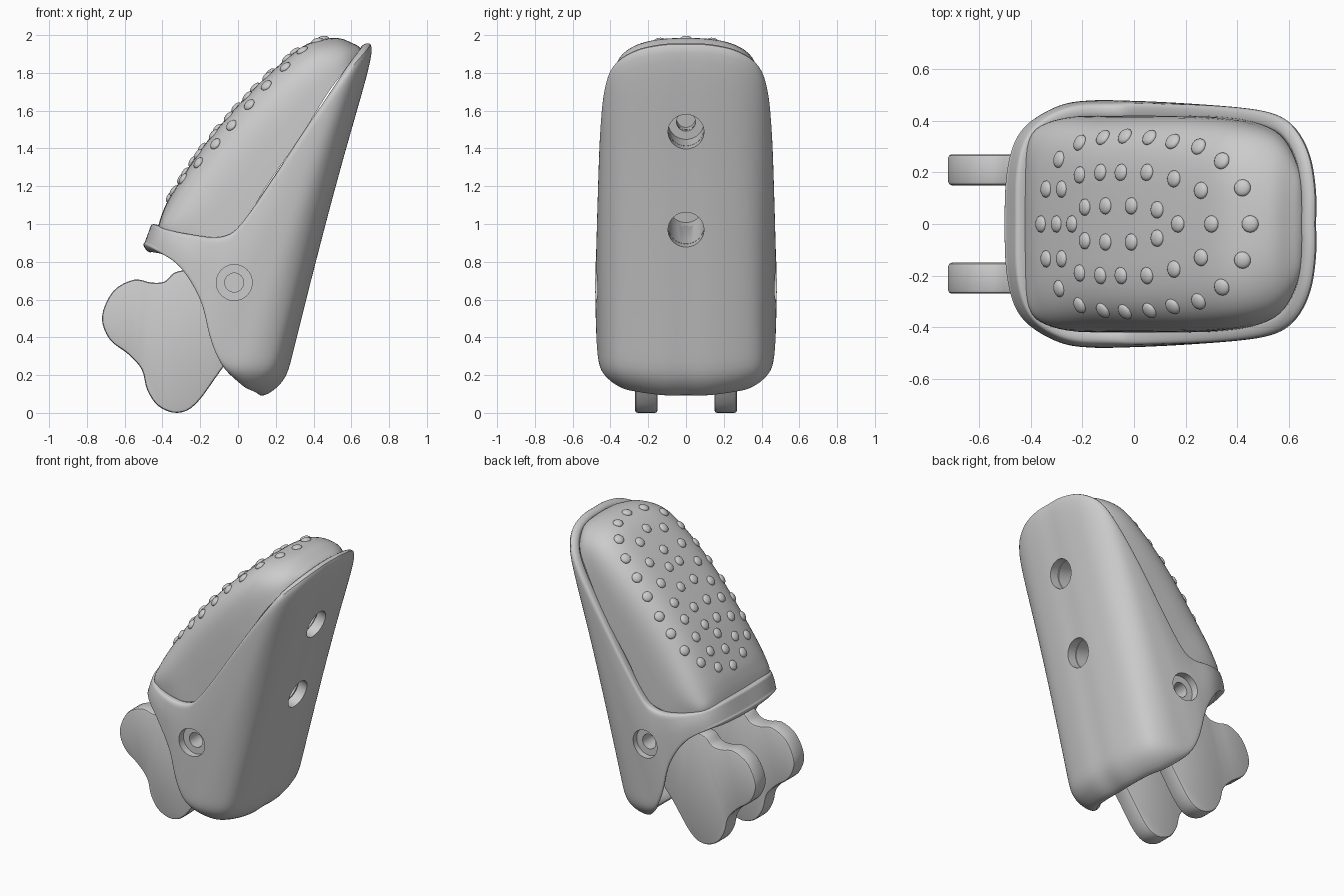
import bpy, bmesh, math
from mathutils import Vector, Matrix
from mathutils.bvhtree import BVHTree

if "Cube" in bpy.data.objects:
    bpy.data.objects.remove(bpy.data.objects["Cube"])


def activate(obj):
    bpy.ops.object.select_all(action='DESELECT')
    obj.select_set(True)
    bpy.context.view_layer.objects.active = obj


def make(name, bm):
    mesh = bpy.data.meshes.new(name)
    bm.to_mesh(mesh)
    bm.free()
    obj = bpy.data.objects.new(name, mesh)
    bpy.context.collection.objects.link(obj)
    return obj


def modify(obj, kind, **settings):
    activate(obj)
    mod = obj.modifiers.new(kind.title(), kind)
    for key, value in settings.items():
        setattr(mod, key, value)
    bpy.ops.object.modifier_apply(modifier=mod.name)


def smooth(obj, angle=35):
    activate(obj)
    bpy.ops.object.shade_smooth_by_angle(angle=math.radians(angle))


def spline(points, steps, closed=False):
    """Smooth path through points of any dimension."""
    pts = [Vector(p) for p in points]
    n = len(pts)
    pick = (lambda i: pts[i % n]) if closed else (lambda i: pts[min(max(i, 0), n - 1)])
    out = []
    for i in range(n if closed else n - 1):
        a, b, c, d = (pick(i + k) for k in (-1, 0, 1, 2))
        for s in range(steps):
            t = s / steps
            out.append(b + (c - a) * (t / 2) + (a * 2 - b * 5 + c * 4 - d) * (t * t / 2)
                       + (b * 3 - a - c * 3 + d) * (t ** 3 / 2))
    return out if closed else out + [pts[-1]]


def loft(rings, caps=False):
    bm = bmesh.new()
    rows = [[bm.verts.new(p) for p in ring] for ring in rings]
    n = len(rows[0])
    for r, s in zip(rows, rows[1:]):
        for k in range(n):
            j = (k + 1) % n
            bm.faces.new((r[k], r[j], s[j], s[k]))
    if caps:
        bm.faces.new(rows[0])
        bm.faces.new(rows[-1])
        bmesh.ops.recalc_face_normals(bm, faces=bm.faces)
    return bm


def prism(name, outline, y0, y1):
    return make(name, loft([[(p[0], y, p[1]) for p in outline] for y in (y0, y1)], True))


def rod(name, start, axis, radius, length):
    """Cylinder running from start along axis."""
    axis = Vector(axis).normalized()
    turn = axis.to_track_quat('Z', 'Y').to_matrix().to_4x4()
    bm = bmesh.new()
    bmesh.ops.create_cone(bm, cap_ends=True, segments=40, radius1=radius, radius2=radius, depth=length,
                          matrix=Matrix.Translation(Vector(start) + axis * length / 2) @ turn)
    return make(name, bm)


def cut(targets, start, axis, radius, length):
    cutter = rod("cutter", start, axis, radius, length)
    cutter.hide_render = True
    for obj in targets:
        modify(obj, 'BOOLEAN', operation='DIFFERENCE', object=cutter, solver='EXACT')
    bpy.data.objects.remove(cutter)


# Shell: hollow sleeve lofted from the pad rim down to the lower opening
rim = [(-.455, 0, 1.005), (-.45, .22, 1.005), (-.39, .37, .98), (-.24, .455, .95), (-.07, .465, .94),
       (.06, .465, 1.06), (.36, .455, 1.51), (.57, .415, 1.81), (.665, .29, 1.925), (.695, .13, 1.965),
       (.695, 0, 1.97)]
hem = [(-.495, 0, .9), (-.485, .22, .9), (-.43, .37, .87), (-.3, .455, .78), (-.19, .475, .6), (-.14, .475, .4),
       (-.07, .465, .26), (.08, .445, .21), (.2, .37, .19), (.25, .16, .165), (.25, 0, .165)]


def full_ring(half):
    return spline(half + [(x, -y, z) for x, y, z in half[-2:0:-1]], 3, True)


top, low = full_ring(rim), full_ring(hem)
rings = [top]
for t in (0, .25, .5, .75, .93, 1):
    ring = []
    for a, b in zip(top, low):
        edge = min(.2, .05 / (b - a).length)
        s = edge + (1 - edge) * t
        p = a.lerp(b, s)
        p.y *= 1 + .02 * math.sin(math.pi * s)
        p.x += max(0, a.z - 1) * .045 * (1 - s) ** 3
        ring.append(p)
    rings.append(ring)
chamfer = []
for p in low:
    f = min(max((p.x + .12) / .3, .1), 1)
    chamfer.append(p + Vector((-.13, -.2 * p.y, -.095)) * f)
rings.append(chamfer)
shell = make("shell", loft(rings))
modify(shell, 'SOLIDIFY', thickness=.065, offset=-1)
modify(shell, 'SUBSURF', levels=2)

# Core: solid filling behind the back wall
core = prism("core", [(.31, .7), (.57, 1.65), (.46, 1.65), (.02, 1), (-.3, .92), (-.1, .8)], -.3, .3)

# Pad: arched cushion; each station is base x, base z, crest x, crest z, half width, roundness
stations = [(-.425, .95, -.425, .98, .27, .6), (-.37, .94, -.4, 1.06, .37, .6), (-.2, .92, -.35, 1.16, .415, .5),
            (0, .97, -.185, 1.41, .42, .46), (.15, 1.2, .015, 1.645, .42, .46), (.33, 1.46, .21, 1.835, .415, .5),
            (.48, 1.7, .37, 1.955, .39, .6), (.58, 1.83, .52, 1.985, .33, .8), (.64, 1.91, .61, 1.955, .2, .9),
            (.65, 1.93, .64, 1.94, .06, 1)]
sections = []
for bx, bz, cx, cz, w, e in spline(stations, 5):
    arch = []
    for k in range(33):
        a = math.pi * k / 32
        h = abs(math.sin(a)) ** e
        y = math.copysign(abs(math.cos(a)) ** e, math.cos(a)) * w
        arch.append((bx + (cx - bx) * h, y, bz + (cz - bz) * h))
    sections.append(arch)
pad_bm = loft(sections, True)
tree = BVHTree.FromBMesh(pad_bm)
pad = make("pad", pad_bm)

# Grip bumps: flattened domes dropped onto the pad surface
middle = (-.36, -.3, -.24, .17, .3, .45)
sides = [(-.19, .065), (-.11, .07), (-.01, .07), (.09, .055),
         (-.34, .135), (-.28, .135), (-.21, .19), (-.13, .2), (-.05, .2), (.05, .2), (.155, .175), (.26, .13),
         (.42, .14), (-.29, .25), (-.21, .315), (-.12, .335), (-.035, .34), (.06, .335), (.15, .32), (.25, .3),
         (.34, .245)]
spots = [(x, 0) for x in middle] + [(x, y * s) for x, y in sides for s in (1, -1)]
bm = bmesh.new()
for x, y in spots:
    hit, normal, _, _ = tree.ray_cast(Vector((x, y, 3)), Vector((0, 0, -1)))
    if hit:
        turn = normal.to_track_quat('Z', 'Y').to_matrix().to_4x4()
        bmesh.ops.create_uvsphere(bm, u_segments=16, v_segments=10, radius=.033,
                                  matrix=Matrix.Translation(hit) @ turn @ Matrix.Diagonal((1, 1, .5, 1)))
smooth(make("grip_bumps", bm), 60)

# Hinge lugs and pivot bosses, one on each side
outline = spline([(-.2, .75), (-.28, .755), (-.34, .74), (-.39, .695), (-.46, .69), (-.55, .705), (-.66, .645),
                  (-.72, .51), (-.68, .39), (-.58, .31), (-.51, .23), (-.48, .12), (-.42, .035), (-.32, 0),
                  (-.22, .05), (-.08, .24), (.06, .42), (.11, .62), (.05, .77), (-.08, .81)], 4, True)
bosses = []
for side, label in ((1, "left"), (-1, "right")):
    lug = prism(label + "_hinge_lug", outline, side * .15, side * .27)
    modify(lug, 'BEVEL', width=.014, segments=2, limit_method='ANGLE', angle_limit=math.radians(50))
    smooth(lug)
    bosses.append(rod(label + "_pivot_boss", (-.02, side * .25, .69), (0, side, 0), .12, .175))

# Screw recesses in the sides, then the two bores in the back
for side, boss in zip((1, -1), bosses):
    for radius, depth in ((.095, .09), (.05, .2)):
        cut([shell, boss], (-.02, side * .52, .69), (0, -side, 0), radius, depth)
inward = Vector((-.97, 0, .25))
for x, z, radius, depth in ((.59, 1.49, .095, .2), (.59, 1.49, .05, .28), (.435, .975, .095, .5)):
    cut([shell, core, pad], Vector((x, 0, z)) - inward * .15, inward, radius, depth + .15)

for obj in [shell, core, pad] + bosses:
    smooth(obj)
